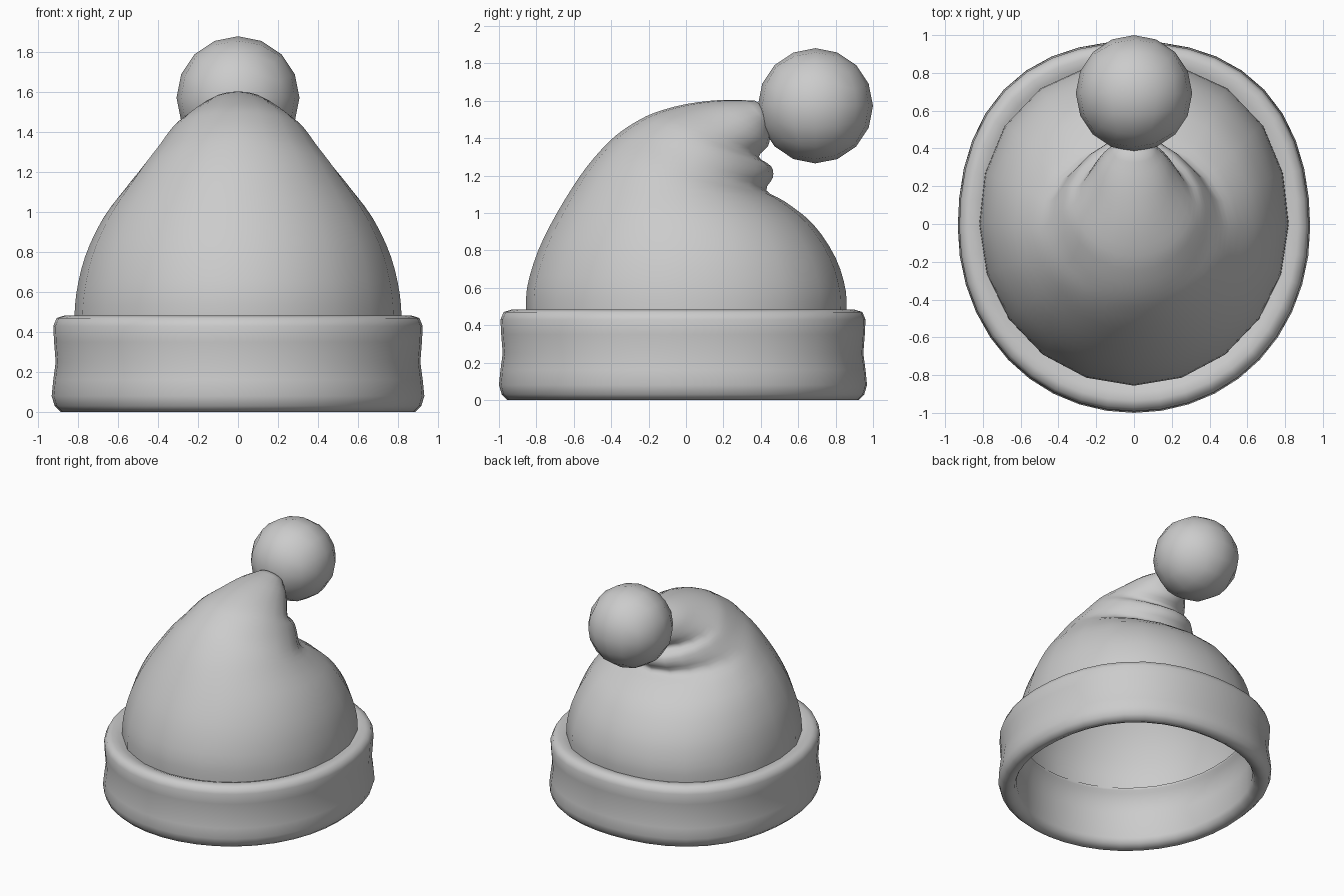
import bpy, bmesh
from math import sin, cos, tan, pi, radians
from mathutils import Vector

if "Cube" in bpy.data.objects:
    bpy.data.objects.remove(bpy.data.objects["Cube"])


def make_object(name, bm, angle=60):
    bmesh.ops.recalc_face_normals(bm, faces=bm.faces)
    mesh = bpy.data.meshes.new(name)
    bm.to_mesh(mesh)
    bm.free()
    ob = bpy.data.objects.new(name, mesh)
    bpy.context.collection.objects.link(ob)
    bpy.ops.object.select_all(action='DESELECT')
    ob.select_set(True)
    bpy.context.view_layer.objects.active = ob
    bpy.ops.object.shade_smooth_by_angle(angle=radians(angle))
    return ob


def bridge(bm, a, b):
    n = len(a)
    for i in range(n):
        j = (i + 1) % n
        bm.faces.new((a[i], a[j], b[j], b[i]))


def oval(a, back, front):
    # unit oval whose diagonals bulge by the given amounts
    k = 1 + (back if sin(a) > 0 else front) * sin(2 * a) ** 2
    return k * cos(a), k * sin(a)


def smooth_rows(rows, steps):
    # Catmull-Rom interpolation through rows of numbers
    out = []
    last = len(rows) - 1
    for k in range(last):
        p0, p1, p2, p3 = (rows[max(0, min(last, k + d))] for d in (-1, 0, 1, 2))
        for s in range(steps):
            t = s / steps
            out.append([0.5 * (2 * b + (c - a) * t + (2 * a - 5 * b + 4 * c - d) * t * t
                               + (3 * b - a - 3 * c + d) * t ** 3)
                        for a, b, c, d in zip(p0, p1, p2, p3)])
    return out + [rows[-1]]


# Folded brim: rounded band section with an inner ledge, swept round an oval
section = [(0.0, 0.08), (-0.008, 0.16), (-0.02, 0.25), (-0.012, 0.35), (-0.008, 0.43),
           (-0.025, 0.47), (-0.065, 0.483), (-0.11, 0.475), (-0.16, 0.455),
           (-0.16, 0.435), (-0.135, 0.42), (-0.13, 0.25), (-0.13, 0.06), (-0.115, 0.02),
           (-0.08, 0.003), (-0.045, 0.0), (-0.015, 0.03)]
bm = bmesh.new()
N = 40
loops = []
for off, z in section:
    loop = []
    for i in range(N):
        x, y = oval(2 * pi * i / N, 0.045, 0.01)
        loop.append(bm.verts.new(((0.933 + off) * x, -0.016 + (0.984 + off) * y, z)))
    loops.append(loop)
for a, b in zip(loops, loops[1:] + loops[:1]):
    bridge(bm, a, b)
make_object("brim", bm)

# Drooping crown: tilted rings as front y, front z, back y, back z, half width, back bulge
rings = [(-.855, .44, .855, .44, .82, .035), (-.85, .60, .855, .58, .81, .035),
         (-.79, .80, .80, .76, .765, .03), (-.69, 1.0, .68, .94, .675, .02),
         (-.565, 1.20, .53, 1.06, .555, 0), (-.465, 1.325, .43, 1.12, .48, -.03),
         (-.38, 1.41, .465, 1.19, .415, -.05), (-.28, 1.48, .455, 1.25, .365, -.05),
         (-.17, 1.535, .39, 1.30, .315, -.04), (.0, 1.582, .44, 1.36, .235, -.02),
         (.2, 1.605, .45, 1.42, .17, 0), (.37, 1.60, .45, 1.47, .10, 0)]
bm = bmesh.new()
M = 20
prev = None
for fy, fz, by, bz, w, bulge in smooth_rows(rings, 3):
    ring = []
    for i in range(M):
        x, y = oval(2 * pi * i / M, bulge, 0)
        t = (1 + y) / 2
        ring.append(bm.verts.new((w * x, fy + (by - fy) * t, fz + (bz - fz) * t)))
    if prev:
        bridge(bm, prev, ring)
    prev = ring
tip = bm.verts.new((0, 0.44, 1.55))
for i in range(M):
    bm.faces.new((prev[i], prev[(i + 1) % M], tip))
make_object("crown", bm, 80)

# Pompom: cube sphere with 16 sides round each great circle
bm = bmesh.new()
bmesh.ops.create_cube(bm, size=2)
bmesh.ops.subdivide_edges(bm, edges=bm.edges[:], cuts=3, use_grid_fill=True)
for v in bm.verts:
    v.co = Vector([tan(c * pi / 4) for c in v.co]).normalized() * 0.308 + Vector((0, 0.692, 1.573))
make_object("pompom", bm)
